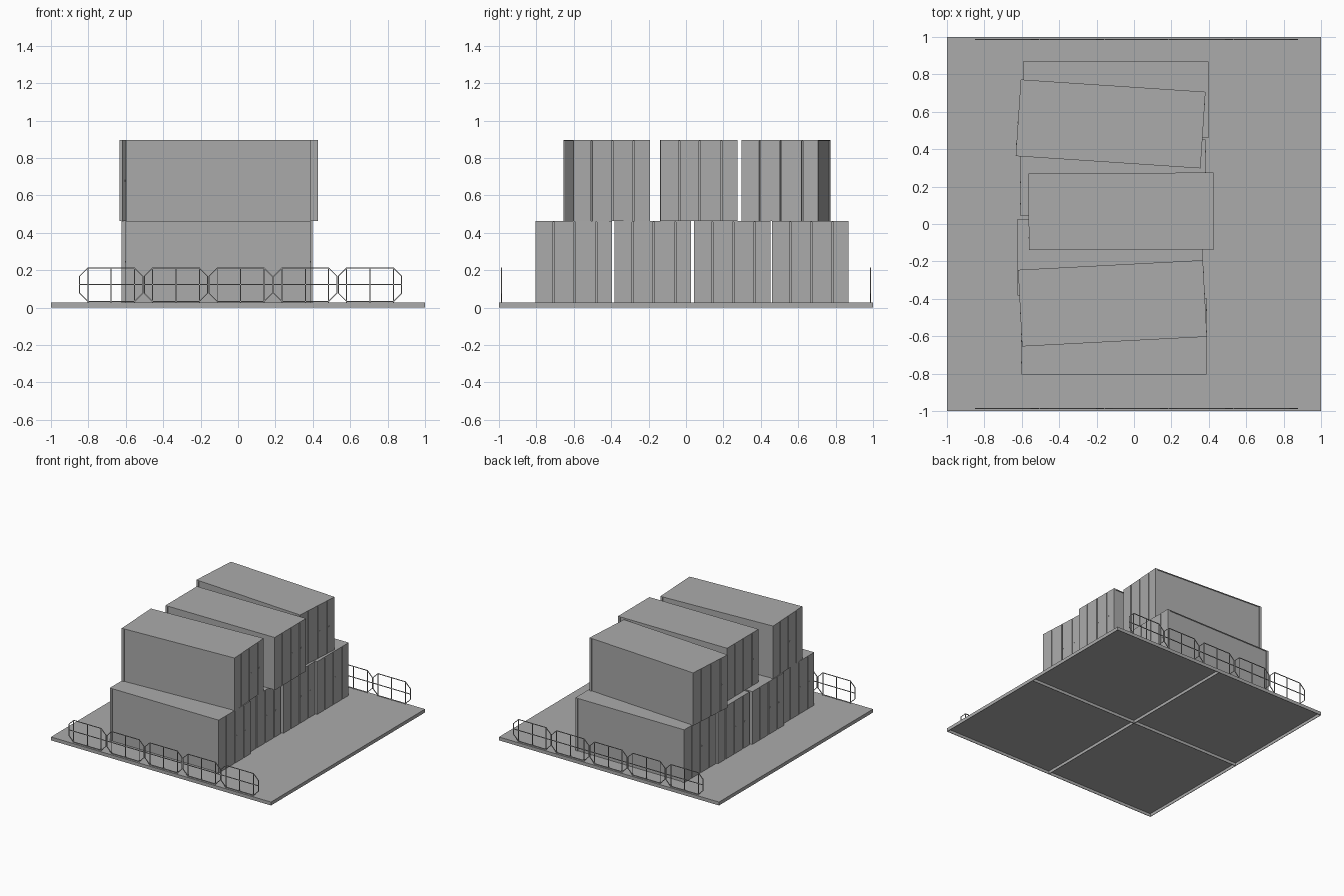
import bpy, bmesh, math
from mathutils import Matrix, Vector

cube = bpy.data.objects.get("Cube")
if cube:
    bpy.data.objects.remove(cube)

COLOUR = (0.41, 0.41, 0.41, 1)
grey = bpy.data.materials.new("plain grey")
grey.use_nodes = True
grey.diffuse_color = COLOUR
grey.node_tree.nodes["Principled BSDF"].inputs["Base Color"].default_value = COLOUR


def box(bm, lo, hi):
    lo, hi = Vector(lo), Vector(hi)
    mat = Matrix.Translation((lo + hi) / 2) @ Matrix.Diagonal((*(hi - lo), 1))
    bmesh.ops.create_cube(bm, size=1, matrix=mat)


def rod(bm, a, b, t=0.005):
    a, b = Vector(a), Vector(b)
    d = b - a
    mat = (Matrix.Translation((a + b) / 2)
           @ d.to_track_quat('Z', 'Y').to_matrix().to_4x4()
           @ Matrix.Diagonal((t, t, d.length + t / 2, 1)))
    bmesh.ops.create_cube(bm, size=1, matrix=mat)


def finish(bm, name):
    mesh = bpy.data.meshes.new(name)
    bm.to_mesh(mesh)
    bm.free()
    mesh.materials.append(grey)
    obj = bpy.data.objects.new(name, mesh)
    bpy.context.collection.objects.link(obj)
    return obj


# Deck: a thin sheet with a hanging rim and crossed ribs, open underneath
TOP, WALL = 0.028, 0.004
bm = bmesh.new()
box(bm, (-1, -1, TOP - WALL), (1, 1, TOP))
for s in (-1, 0, 1):
    c = s * (1 - WALL / 2)
    box(bm, (c - WALL / 2, -1, 0), (c + WALL / 2, 1, TOP - WALL))
    box(bm, (-1, c - WALL / 2, 0), (1, c + WALL / 2, TOP - WALL))
finish(bm, "deck")

# Container: recessed side walls, overhanging roof, panelled doors at both ends
L, W, H = 0.99, 0.41, 0.434
LIP, DOOR, GAP = 0.006, 0.02, 0.008


def container(name, x, y, z, angle=0):
    bm = bmesh.new()
    hl, hw = L / 2, W / 2
    box(bm, (-hl + DOOR, -hw + LIP, 0), (hl - DOOR, hw - LIP, H - LIP))
    box(bm, (-hl, -hw, H - LIP), (hl, hw, H))
    breaks = (-hw, -0.107, 0.005, 0.12, hw)
    for s in (-1, 1):
        x0, x1 = sorted((s * (hl - DOOR), s * hl))
        for i in range(4):
            a = breaks[i] + (GAP / 2 if i else 0)
            b = breaks[i + 1] - (GAP / 2 if i < 3 else 0)
            y0, y1 = sorted((s * a, s * b))
            box(bm, (x0, y0, 0), (x1, y1, H - LIP))
        # Small latches
        for p in (0.025, 0.14):
            c = Vector((s * hl, s * p, H / 2))
            r = Vector((0.002, 0.005, 0.004))
            box(bm, c - r, c + r)
    obj = finish(bm, name)
    obj.location = (x, y, z)
    obj.rotation_euler.z = math.radians(angle)


LOW = TOP + 0.0005
for i, (x, y) in enumerate([(-0.107, -0.6), (-0.127, -0.178), (-0.113, 0.248), (-0.098, 0.665)]):
    container(f"lower_container_{i + 1}", x, y, LOW)
for i, (x, y, a) in enumerate([(-0.115, -0.424, 3.0), (-0.068, 0.068, 0.2), (-0.125, 0.535, -3.8)]):
    container(f"upper_container_{i + 1}", x, y, LOW + H, a)

# Fences: five chamfered barrier panels along the front and back edges
PITCH, PANEL_W, CUT, Z0, Z1 = 0.346, 0.338, 0.044, 0.033, 0.212
for name, y in (("front_fence", -0.986), ("back_fence", 0.987)):
    bm = bmesh.new()
    for i in range(5):
        a = -0.847 + i * PITCH
        b = a + PANEL_W
        outline = [(a + CUT, Z0), (b - CUT, Z0), (b, Z0 + CUT), (b, Z1 - CUT),
                   (b - CUT, Z1), (a + CUT, Z1), (a, Z1 - CUT), (a, Z0 + CUT)]
        for (xa, za), (xb, zb) in zip(outline, outline[1:] + outline[:1]):
            rod(bm, (xa, y, za), (xb, y, zb))
        for x in (a + CUT, (a + b) / 2, b - CUT):
            rod(bm, (x, y, TOP), (x, y, Z1))
        mid = (Z0 + Z1) / 2
        rod(bm, (a, y, mid), (b, y, mid))
    finish(bm, name)
